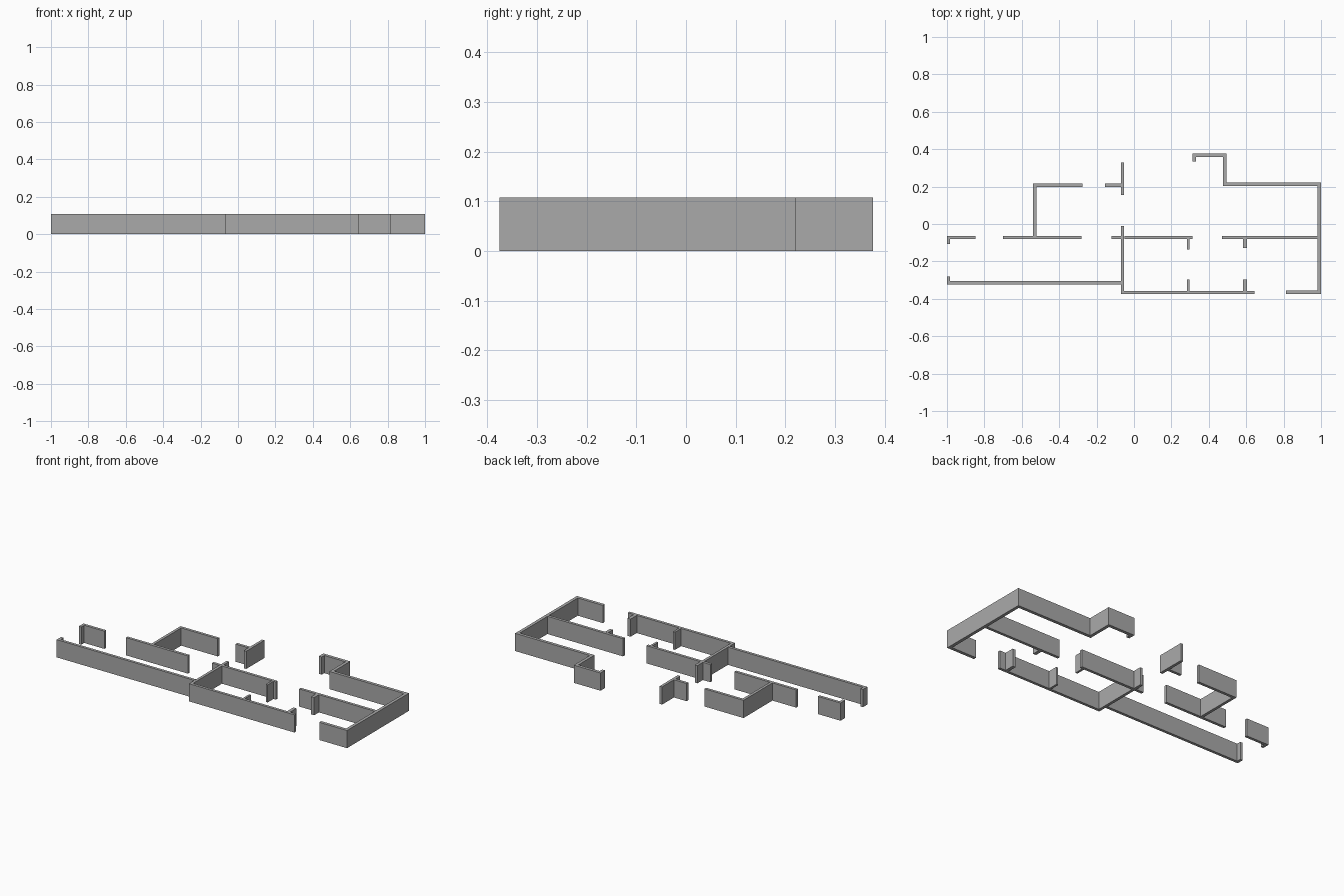
import bpy
import bmesh
from mathutils import Vector

cube = bpy.data.objects.get("Cube")
if cube:
    bpy.data.objects.remove(cube, do_unlink=True)

HEIGHT = 0.108
THICK = 0.017

grey = bpy.data.materials.new("wall_grey")
grey.use_nodes = True
colour = (0.4, 0.4, 0.4, 1)
grey.diffuse_color = colour
grey.node_tree.nodes["Principled BSDF"].inputs["Base Color"].default_value = colour


def wall(name, path, thick=THICK):
    """Extrude a wall of even thickness along a centreline with mitred corners."""
    pts = [Vector(p) for p in path]
    dirs = [(b - a).normalized() for a, b in zip(pts, pts[1:])]
    bm = bmesh.new()
    sections = []
    for i, p in enumerate(pts):
        before, after = dirs[max(i - 1, 0)], dirs[min(i, len(dirs) - 1)]
        n1, n2 = Vector((-before.y, before.x)), Vector((-after.y, after.x))
        side = (n1 + n2) / (1 + n1.dot(n2)) * thick / 2
        corners = [(p + side, 0), (p - side, 0), (p - side, HEIGHT), (p + side, HEIGHT)]
        sections.append([bm.verts.new((c.x, c.y, z)) for c, z in corners])
    for a, b in zip(sections, sections[1:]):
        for k in range(4):
            m = (k + 1) % 4
            bm.faces.new((a[k], a[m], b[m], b[k]))
    bm.faces.new(sections[0])
    bm.faces.new(sections[-1][::-1])
    bmesh.ops.recalc_face_normals(bm, faces=bm.faces)
    mesh = bpy.data.meshes.new(name)
    bm.to_mesh(mesh)
    bm.free()
    mesh.materials.append(grey)
    obj = bpy.data.objects.new(name, mesh)
    bpy.context.collection.objects.link(obj)


# Outer walls
NORTH, MID, SOUTH, EAST = 0.212, -0.072, -0.366, 0.99
wall("east_outer_wall",
     [(0.323, 0.333), (0.323, 0.367), (0.485, 0.367), (0.485, NORTH),
      (EAST, NORTH), (EAST, SOUTH), (0.812, SOUTH)], 0.019)
wall("south_outer_wall", [(0.643, SOUTH), (-0.061, SOUTH), (-0.061, -0.01)])
wall("southwest_outer_wall", [(-0.991, -0.28), (-0.991, -0.314), (-0.07, -0.314)])
wall("far_west_wall", [(-0.991, -0.108), (-0.991, MID), (-0.847, MID)])

# Corridor walls
wall("west_corridor_wall", [(-0.7, MID), (-0.282, MID)])
wall("centre_corridor_wall", [(-0.052, MID), (0.312, MID)])
wall("centre_corridor_stub", [(-0.12, MID), (-0.07, MID)])
wall("east_corridor_wall", [(0.47, MID), (0.98, MID)])

# Northwest room
wall("northwest_room_wall", [(-0.531, -0.064), (-0.531, 0.207), (-0.276, 0.207)])
wall("north_partition", [(-0.061, 0.33), (-0.061, 0.155)])
wall("north_partition_stub", [(-0.155, 0.207), (-0.07, 0.207)])

# Door jambs between the southern rooms
for label, x, thick, low in (("centre", 0.29, 0.013, -0.137), ("east", 0.593, 0.02, -0.127)):
    wall(label + "_jamb_north", [(x, -0.081), (x, low)], thick)
    wall(label + "_jamb_south", [(x, -0.298), (x, -0.358)], thick)
